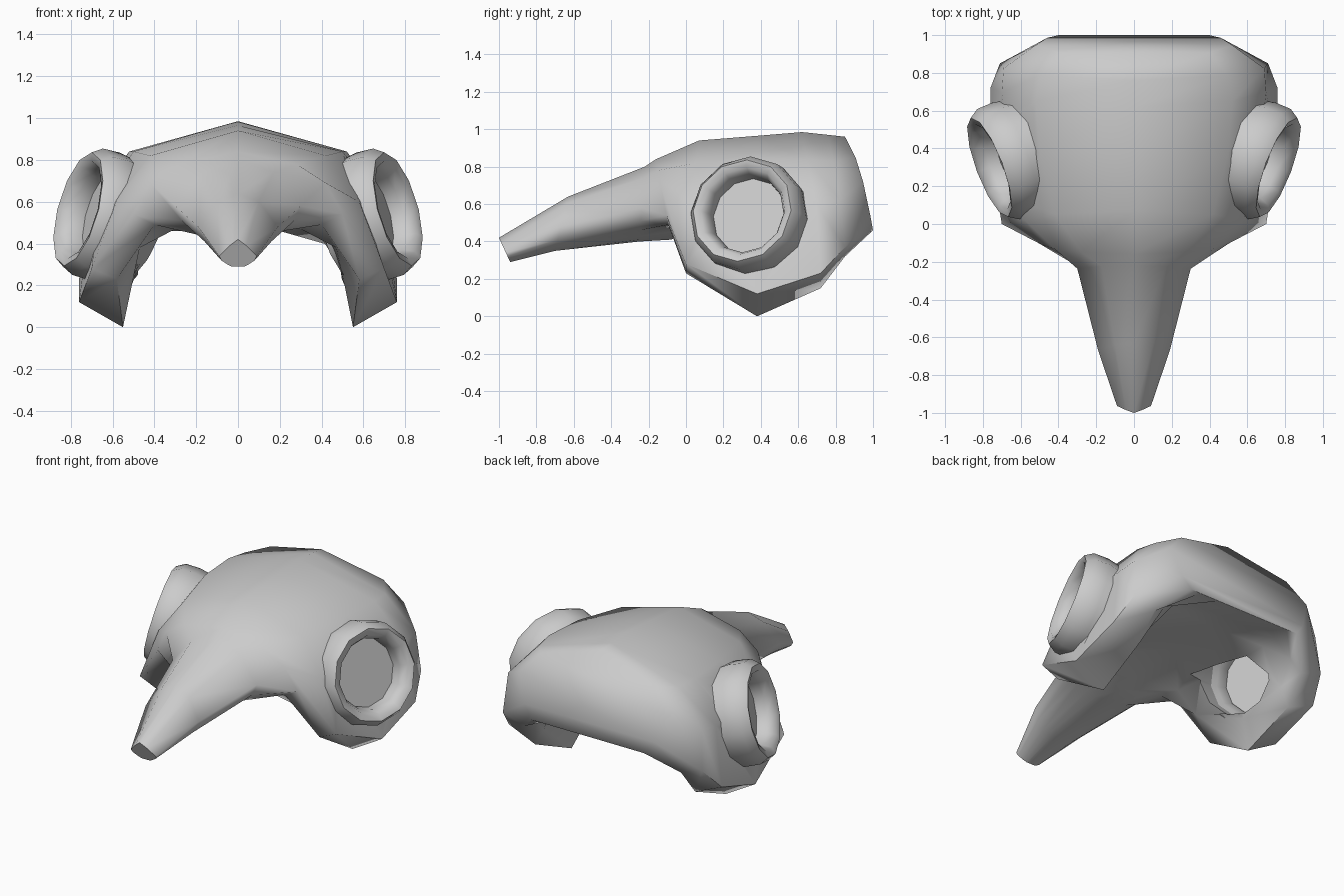
import bpy, bmesh
from math import cos, sin, tau, radians
from mathutils import Vector

default = bpy.data.objects.get("Cube")
if default:
    bpy.data.objects.remove(default, do_unlink=True)


def make_material(name, colour):
    material = bpy.data.materials.new(name)
    material.use_nodes = True
    material.diffuse_color = colour
    material.node_tree.nodes["Principled BSDF"].inputs["Base Color"].default_value = colour
    return material


grey = make_material("plain grey", (0.6, 0.6, 0.6, 1))


def finish_mesh(name, bm):
    """Turn a bmesh into a linked object with outward normals."""
    bmesh.ops.recalc_face_normals(bm, faces=bm.faces)
    mesh = bpy.data.meshes.new(name)
    bm.to_mesh(mesh)
    bm.free()
    mesh.materials.append(grey)
    obj = bpy.data.objects.new(name, mesh)
    bpy.context.collection.objects.link(obj)
    return obj


def select_only(obj):
    bpy.ops.object.select_all(action="DESELECT")
    obj.select_set(True)
    bpy.context.view_layer.objects.active = obj


def smooth(obj, degrees):
    select_only(obj)
    bpy.ops.object.shade_smooth_by_angle(angle=radians(degrees))


def bridge(bm, first, second):
    """Join two closed vertex loops with quads."""
    count = len(first)
    for i in range(count):
        j = (i + 1) % count
        bm.faces.new((first[i], first[j], second[j], second[i]))


# Shell: cross-sections from the beak tip to the back of the head.
# Each is top y, bottom y, crown z, keel z, then (x, z) from shoulder to underside:
# shoulder, side, outer lobe rim, inner lobe rim, inner wall, ceiling edge.
sections = [
    (-1, -.94, .42, .29, (.04, .39), (.09, .34), (.08, .32), (.05, .3), (.03, .29), (.02, .29)),
    (-.63, -.7, .64, .35, (.1, .6), (.19, .48), (.16, .41), (.11, .37), (.07, .36), (.04, .35)),
    (-.22, -.25, .8, .4, (.17, .74), (.3, .58), (.27, .51), (.21, .46), (.14, .43), (.08, .41)),
    (-.16, -.08, .84, .41, (.28, .78), (.42, .69), (.5, .54), (.4, .49), (.28, .48), (.18, .45)),
    (.07, 0, .94, .45, (.42, .82), (.58, .6), (.7, .28), (.58, .23), (.47, .38), (.33, .49)),
    (.38, .38, .965, .48, (.5, .84), (.66, .6), (.76, .12), (.55, 0), (.51, .2), (.38, .49)),
    (.62, .72, .985, .48, (.52, .84), (.7, .6), (.76, .23), (.57, .15), (.51, .26), (.38, .49)),
    (.76, .85, .97, .48, (.5, .83), (.69, .62), (.71, .37), (.56, .32), (.48, .38), (.36, .48)),
    (.85, .97, .96, .46, (.4, .85), (.52, .72), (.46, .54), (.4, .46), (.33, .46), (.2, .46)),
]


def build_shell():
    bm = bmesh.new()
    loops = []
    for top_y, bottom_y, crown, keel, *points in sections:
        half = []
        for x, z in [(0, crown), *points, (0, keel)]:
            drop = min(1, (crown - z) / (crown - keel))
            half.append(Vector((x, top_y + (bottom_y - top_y) * drop, z)))
        other = [Vector((-p.x, p.y, p.z)) for p in reversed(half[1:-1])]
        loops.append([bm.verts.new(p) for p in half + other])
    # The rear corners kick back a little beyond the middle.
    for vert in loops[-1]:
        vert.co.y += .075 * abs(vert.co.x)
    for front, back in zip(loops, loops[1:]):
        bridge(bm, front, back)
    # End caps are strips joining the left side to the right side.
    for loop in (loops[0], loops[-1]):
        size = len(loop)
        bm.faces.new((loop[0], loop[1], loop[-1]))
        for i in range(1, size // 2 - 1):
            bm.faces.new((loop[i], loop[i + 1], loop[size - i - 1], loop[size - i]))
        middle = size // 2
        bm.faces.new((loop[middle - 1], loop[middle], loop[middle + 1]))
    return finish_mesh("shell", bm)


# Ear cups: turned rings on a tilted axis, facing out, forward and up.
def ear_loop(bm, side, radius, depth, segments=12):
    axis = Vector((side * .9, -.34, .25)).normalized()
    across = axis.cross(Vector((0, 0, 1))).normalized()
    up = across.cross(axis)
    centre = Vector((side * .765, .3, .565)) + axis * depth
    angles = [tau * i / segments for i in range(segments)]
    return [bm.verts.new(centre + (across * cos(a) + up * sin(a)) * radius) for a in angles]


def build_ear_ring(side, name):
    profile = [(.285, -.3), (.315, -.14), (.312, -.05), (.28, 0),
               (.24, -.01), (.215, -.06), (.205, -.14), (.23, -.2)]
    bm = bmesh.new()
    loops = [ear_loop(bm, side, r, d) for r, d in profile]
    for first, second in zip(loops, loops[1:] + loops[:1]):
        bridge(bm, first, second)
    smooth(finish_mesh(name, bm), 60)


def build_ear_plug(side, name, outer, inner):
    """A capped plug between two (radius, depth) ends."""
    bm = bmesh.new()
    ends = [ear_loop(bm, side, *end) for end in (outer, inner)]
    bridge(bm, *ends)
    for loop in ends:
        bm.faces.new(loop)
    return finish_mesh(name, bm)


shell = build_shell()
for side, label in ((1, "left"), (-1, "right")):
    # Opening through the side lobe, flaring inward
    cutter = build_ear_plug(side, label + "_ear_cutter", (.21, .2), (.27, -.46))
    cutter.hide_render = True
    select_only(shell)
    cut = shell.modifiers.new("ear opening", "BOOLEAN")
    cut.operation = "DIFFERENCE"
    cut.solver = "EXACT"
    cut.object = cutter
    bpy.ops.object.modifier_apply(modifier=cut.name)
    bpy.data.objects.remove(cutter, do_unlink=True)
    # Ring and the thin plate closing it
    build_ear_ring(side, label + "_ear_ring")
    build_ear_plug(side, label + "_ear_plate", (.215, -.12), (.215, -.128))
smooth(shell, 70)
